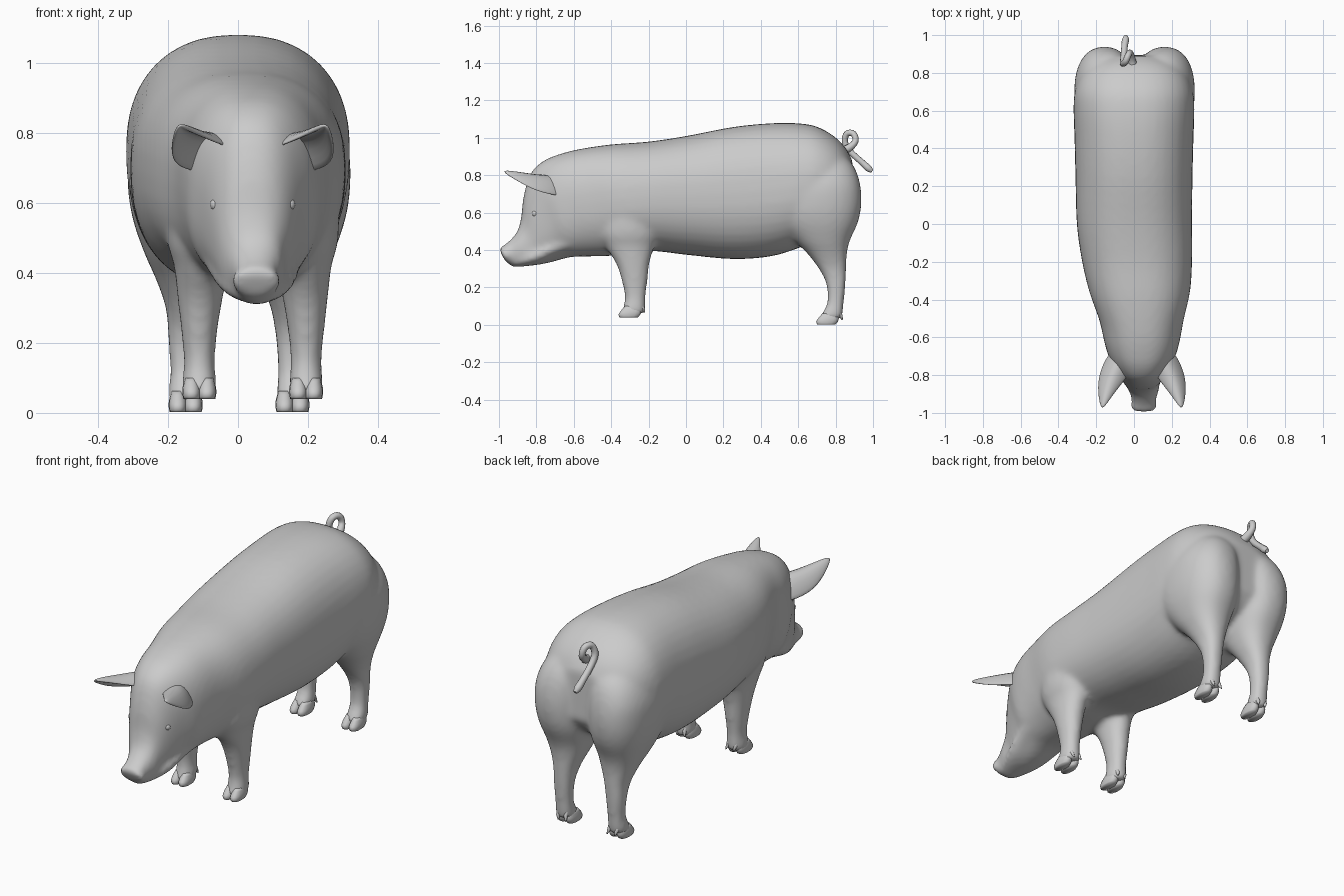
import bpy, bmesh, math
from mathutils import Vector

if "Cube" in bpy.data.objects:
    bpy.data.objects.remove(bpy.data.objects["Cube"])

HEAD_X = 0.042          # head and forelegs lean slightly to +x


def new_object(name, bm):
    bmesh.ops.recalc_face_normals(bm, faces=bm.faces)
    for f in bm.faces:
        f.smooth = True
    mesh = bpy.data.meshes.new(name)
    bm.to_mesh(mesh)
    bm.free()
    ob = bpy.data.objects.new(name, mesh)
    bpy.context.collection.objects.link(ob)
    return ob


def spline(rows, steps):
    """Catmull-Rom interpolation of rows of numbers."""
    out = []
    for i in range(len(rows) - 1):
        a, b, c, d = (rows[max(i - 1, 0)], rows[i], rows[i + 1],
                      rows[min(i + 2, len(rows) - 1)])
        for s in range(steps):
            t = s / steps
            out.append([0.5 * (2 * q + (r - p) * t + (2 * p - 5 * q + 4 * r - w) * t * t
                               + (3 * q - p - 3 * r + w) * t ** 3)
                        for p, q, r, w in zip(a, b, c, d)])
    return out + [list(rows[-1])]


def loft(bm, rows, sides=32, power=2.0, steps=4):
    """Rows: centre x, y, z, half width in x, second half axis y, z, narrowing at the top."""
    def sp(v):
        return math.copysign(abs(v) ** (2 / power), v)
    rings = []
    for x, y, z, hw, ay, az, taper in spline(rows, steps):
        ring = []
        for k in range(sides):
            a = 2 * math.pi * k / sides
            c, s = sp(math.cos(a)), sp(math.sin(a))
            ring.append(bm.verts.new((x + hw * c * (1 - taper * s), y + ay * s, z + az * s)))
        rings.append(ring)
    for r0, r1 in zip(rings, rings[1:]):
        for k in range(sides):
            n = (k + 1) % sides
            bm.faces.new((r0[k], r0[n], r1[n], r1[k]))
    bm.faces.new(rings[0])
    bm.faces.new(rings[-1])


def limb_rows(rows, side, cx):
    """Rows: z, front y, back y, inner x, outer x."""
    return [(cx + side * (xi + xo) / 2, (y0 + y1) / 2, z, (xo - xi) / 2, (y1 - y0) / 2, 0, 0)
            for z, y0, y1, xi, xo in rows]


# Trunk and head: top y, top z, bottom y, bottom z, half width
trunk = [
    (-1.00, .405, -.965, .338, .063), (-.987, .418, -.947, .329, .069),
    (-.95, .444, -.91, .319, .064), (-.905, .495, -.86, .314, .078),
    (-.882, .57, -.79, .321, .096), (-.868, .69, -.72, .335, .120),
    (-.830, .81, -.65, .355, .150), (-.765, .875, -.60, .364, .182),
    (-.68, .912, -.52, .366, .203), (-.57, .94, -.42, .368, .225),
    (-.40, .965, -.30, .38, .268), (-.20, .98, -.18, .395, .292),
    (.00, 1.01, .00, .375, .305), (.25, 1.058, .25, .352, .31),
    (.45, 1.078, .45, .366, .315), (.60, 1.078, .60, .41, .32),
    (.70, 1.06, .69, .45, .315), (.79, 1.01, .77, .50, .285),
    (.85, .95, .845, .55, .23), (.89, .88, .895, .62, .14)]


def trunk_row(yt, zt, yb, zb, hw):
    y = (yt + yb) / 2
    t = min(max((0.1 - y) / 0.7, 0), 1)
    face = max(0, 1 - abs(y + .76) / .16)
    cx = HEAD_X * t * t * (3 - 2 * t) + (0.01 if y < -0.85 else 0)
    return (cx, y, (zt + zb) / 2, hw, (yt - yb) / 2, (zt - zb) / 2, .15 * face)


fore = [(.76, -.40, -.24, .10, .19), (.65, -.45, -.17, .06, .24), (.50, -.46, -.15, .06, .245),
        (.42, -.43, -.17, .068, .225), (.33, -.375, -.195, .085, .215),
        (.24, -.345, -.205, .10, .205), (.15, -.327, -.216, .108, .197),
        (.09, -.338, -.216, .104, .201), (.06, -.347, -.222, .105, .201)]
hind = [(.95, .64, .80, .05, .17), (.86, .55, .89, .004, .265), (.76, .48, .93, .00, .312),
        (.65, .46, .938, .00, .318), (.55, .49, .92, .006, .303), (.45, .58, .876, .035, .268),
        (.38, .65, .86, .06, .237), (.30, .71, .857, .09, .21), (.22, .750, .853, .104, .203),
        (.12, .755, .844, .111, .197), (.06, .726, .838, .107, .202), (.03, .711, .83, .109, .20)]

# One continuous skin: trunk plus four legs, fused and softened
bm = bmesh.new()
loft(bm, [trunk_row(*r) for r in trunk], 40, 2.35)
for side in (-1, 1):
    loft(bm, limb_rows(fore, side, HEAD_X), power=2.1)
    loft(bm, limb_rows(hind, side, 0.003), power=2.3)
# Lower jaw
loft(bm, [(.053, -.945, .336, .02, 0, .014, 0), (.053, -.925, .336, .047, 0, .026, 0),
          (.053, -.86, .35, .082, 0, .037, 0), (.05, -.78, .38, .115, 0, .055, 0),
          (.045, -.70, .42, .135, 0, .065, 0), (.045, -.62, .45, .15, 0, .07, 0)])
body = new_object("body_and_legs", bm)
rem = body.modifiers.new("fuse", 'REMESH')
rem.mode = 'VOXEL'
rem.voxel_size = 0.013
rem.use_smooth_shade = True
smo = body.modifiers.new("soften", 'SMOOTH')
smo.factor = 0.5
smo.iterations = 12

# Cloven hooves: two toes and two dewclaws per foot
for label, cx, toe_y, ground in (("front", HEAD_X, -.362, .04), ("hind", .003, .695, .002)):
    for side in (-1, 1):
        bm = bmesh.new()
        for inner in (.104, .148):
            toe = [(ground + h, toe_y + f, toe_y + b, inner + m, inner + .053 - m)
                   for h, f, b, m in ((0, .006, .105, .003), (.015, 0, .118, 0),
                                      (.035, .012, .122, .001), (.06, .034, .115, .008))]
            loft(bm, limb_rows(toe, side, cx), 14, 2.4, 2)
            claw = [(ground + h, toe_y + f, toe_y + b, inner + .015, inner + .015 + w)
                    for h, f, b, w in ((.025, .137, .143, .006), (.05, .118, .142, .02),
                                       (.08, .10, .128, .02))]
            loft(bm, limb_rows(claw, side, cx), 8, 2, 2)
        new_object(f"{label}_hoof_{'left' if side < 0 else 'right'}", bm)

# Ears: sections of inner edge, ridge and outer edge from base to tip
ear = [((.045, -.74, .76), (.07, -.64, .80), (.11, -.62, .68)),
       ((.06, -.785, .755), (.125, -.71, .825), (.185, -.69, .685)),
       ((.085, -.825, .765), (.165, -.79, .822), (.232, -.80, .71)),
       ((.145, -.895, .792), (.19, -.88, .823), (.235, -.89, .76)),
       ((.20, -.972, .82), (.21, -.976, .823), (.218, -.97, .812))]
for side in (-1, 1):
    bm = bmesh.new()
    grid = [[bm.verts.new((HEAD_X + side * x, y, z)) for x, y, z in row] for row in ear]
    for r0, r1 in zip(grid, grid[1:]):
        for k in range(2):
            bm.faces.new((r0[k], r0[k + 1], r1[k + 1], r1[k]))
    ob = new_object("ear_left" if side < 0 else "ear_right", bm)
    sol = ob.modifiers.new("thickness", 'SOLIDIFY')
    sol.thickness = 0.018
    sol.offset = 0
    sub = ob.modifiers.new("smooth", 'SUBSURF')
    sub.levels = sub.render_levels = 2

    # Eyes
    bm = bmesh.new()
    bmesh.ops.create_uvsphere(bm, u_segments=16, v_segments=10, radius=0.018)
    bmesh.ops.translate(bm, verts=bm.verts, vec=Vector((HEAD_X + side * .104, -.806, .595)))
    new_object("eye_left" if side < 0 else "eye_right", bm)

# Curly tail
path = [(0, .80, .93, 1.5), (-.01, .86, .94, 1.3), (-.02, .905, .98, 1), (-.03, .895, 1.022, 1),
        (-.045, .86, 1.022, 1), (-.058, .85, .975, 1), (-.055, .88, .925, 1),
        (-.05, .94, .87, 1), (-.045, .975, .838, 1.1), (-.043, .995, .822, .6)]
cu = bpy.data.curves.new("tail", 'CURVE')
cu.dimensions = '3D'
cu.bevel_depth = 0.017
cu.bevel_resolution = 3
cu.use_fill_caps = True
sp = cu.splines.new('POLY')
pts = spline(path, 4)
sp.points.add(len(pts) - 1)
for p, (x, y, z, r) in zip(sp.points, pts):
    p.co = (x, y, z, 1)
    p.radius = r
sp.use_smooth = True
bpy.context.collection.objects.link(bpy.data.objects.new("tail", cu))
